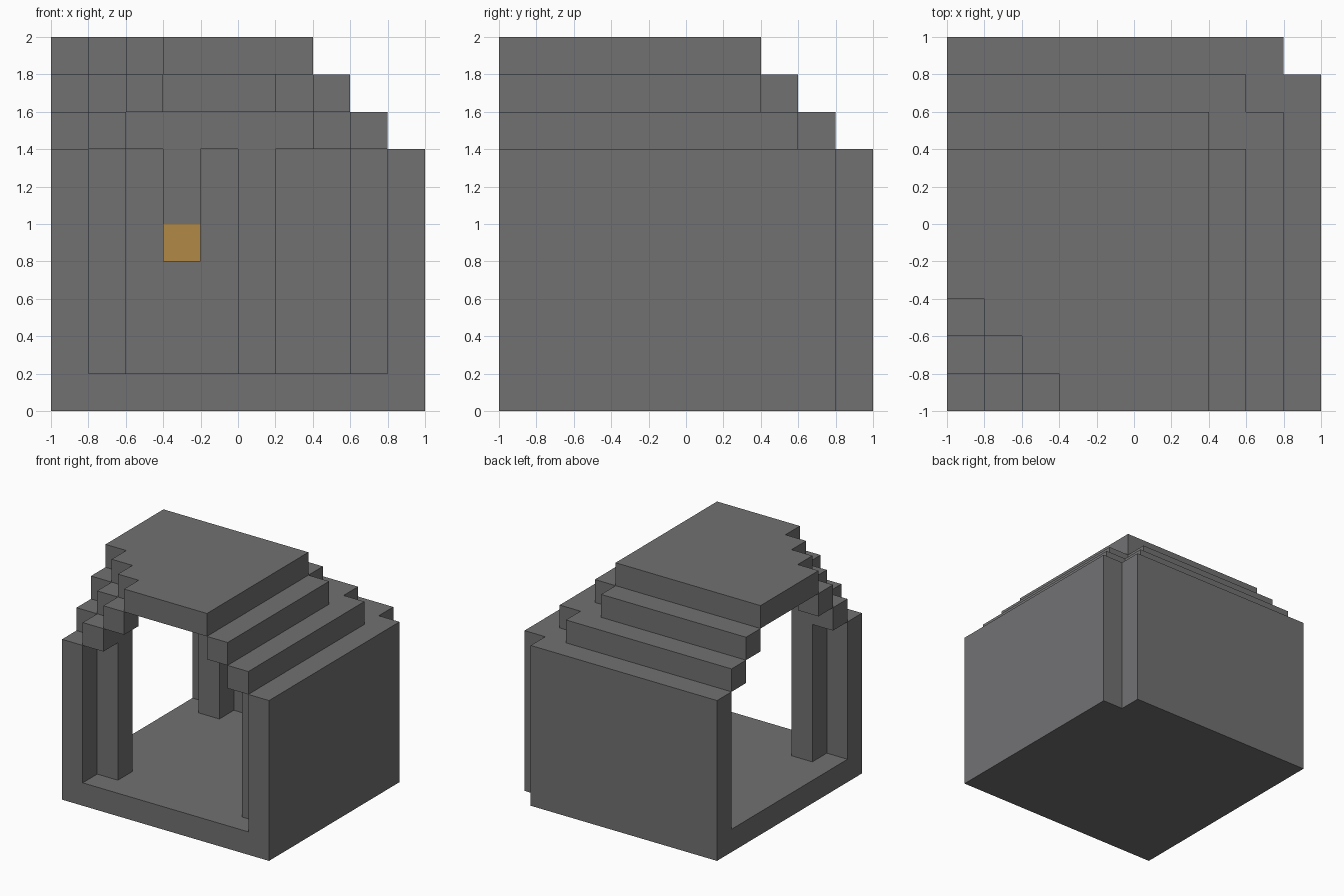
import bpy
import bmesh

cube = bpy.data.objects.get("Cube")
if cube:
    bpy.data.objects.remove(cube, do_unlink=True)

U = 0.2  # edge length of one building block


def material(name, colour):
    mat = bpy.data.materials.new(name)
    mat.use_nodes = True
    mat.diffuse_color = (*colour, 1)
    bsdf = next(n for n in mat.node_tree.nodes if n.type == 'BSDF_PRINCIPLED')
    bsdf.inputs["Base Color"].default_value = (*colour, 1)
    return mat


stone = material("grey stone", (0.168, 0.164, 0.171))
glow = material("amber lamp", (0.45, 0.25, 0.06))


def prism(name, outline, low, high, mat=stone):
    """Extrude an outline, given in block counts from the front right corner."""
    bm = bmesh.new()
    base = bm.faces.new([bm.verts.new((x * U - 1, y * U - 1, low * U)) for x, y in outline])
    top = bmesh.ops.extrude_face_region(bm, geom=[base])["geom"]
    moved = [v for v in top if isinstance(v, bmesh.types.BMVert)]
    bmesh.ops.translate(bm, verts=moved, vec=(0, 0, (high - low) * U))
    bmesh.ops.recalc_face_normals(bm, faces=bm.faces)
    mesh = bpy.data.meshes.new(name)
    bm.to_mesh(mesh)
    bm.free()
    mesh.materials.append(mat)
    obj = bpy.data.objects.new(name, mesh)
    bpy.context.collection.objects.link(obj)
    return obj


def box(name, x, y, low, high, mat=stone):
    (a, b), (c, d) = x, y
    return prism(name, [(a, c), (b, c), (b, d), (a, d)], low, high, mat)


def pair(name, x, y, low, high):
    """A box and its twin across the diagonal of the plan."""
    box("back_" + name, x, y, low, high)
    box("side_" + name, y, x, low, high)


# Floor with one notched corner
prism("floor", [(0, 0), (10, 0), (10, 9), (9, 9), (9, 10), (0, 10)], 0, 1)

# Two closed walls and the post between the two open sides
pair("wall", (0, 9), (9, 10), 1, 7)
box("open_corner_post", (0, 1), (0, 1), 1, 7)

# Columns in the inner corners
box("notch_column", (8, 9), (8, 9), 1, 7)
box("open_corner_column", (1, 2), (1, 2), 1, 8)
pair("end_column", (1, 2), (8, 9), 1, 7)

# Slim pilasters along the closed walls
pair("pilaster", (5, 6), (8, 9), 1, 7)

# Stepped roof rings, hollow underneath
pair("lower_roof_step", (0, 8), (8, 9), 7, 8)
box("lower_step_corner", (7, 8), (7, 8), 7, 8)
pair("upper_roof_step", (0, 7), (7, 8), 8, 9)
box("upper_step_corner", (6, 7), (6, 7), 8, 9)

# Stepped blocks above the open corner
pair("lower_corner_block", (0, 1), (1, 2), 7, 8)
pair("upper_corner_block", (0, 1), (2, 3), 8, 9)
box("middle_corner_block", (1, 2), (1, 2), 8, 9)

# Roof slab with a staircase cut into its open corner
stairs = []
for n in range(3):
    stairs += [(n, 3 - n), (n + 1, 3 - n)]
prism("roof_slab", stairs + [(3, 0), (7, 0), (7, 7), (0, 7)], 9, 10)

# Hanging lamp on the back wall
box("lamp_hanger", (3, 4), (8, 9), 5, 7)
box("lamp", (3, 4), (8, 9), 4, 5, glow)
